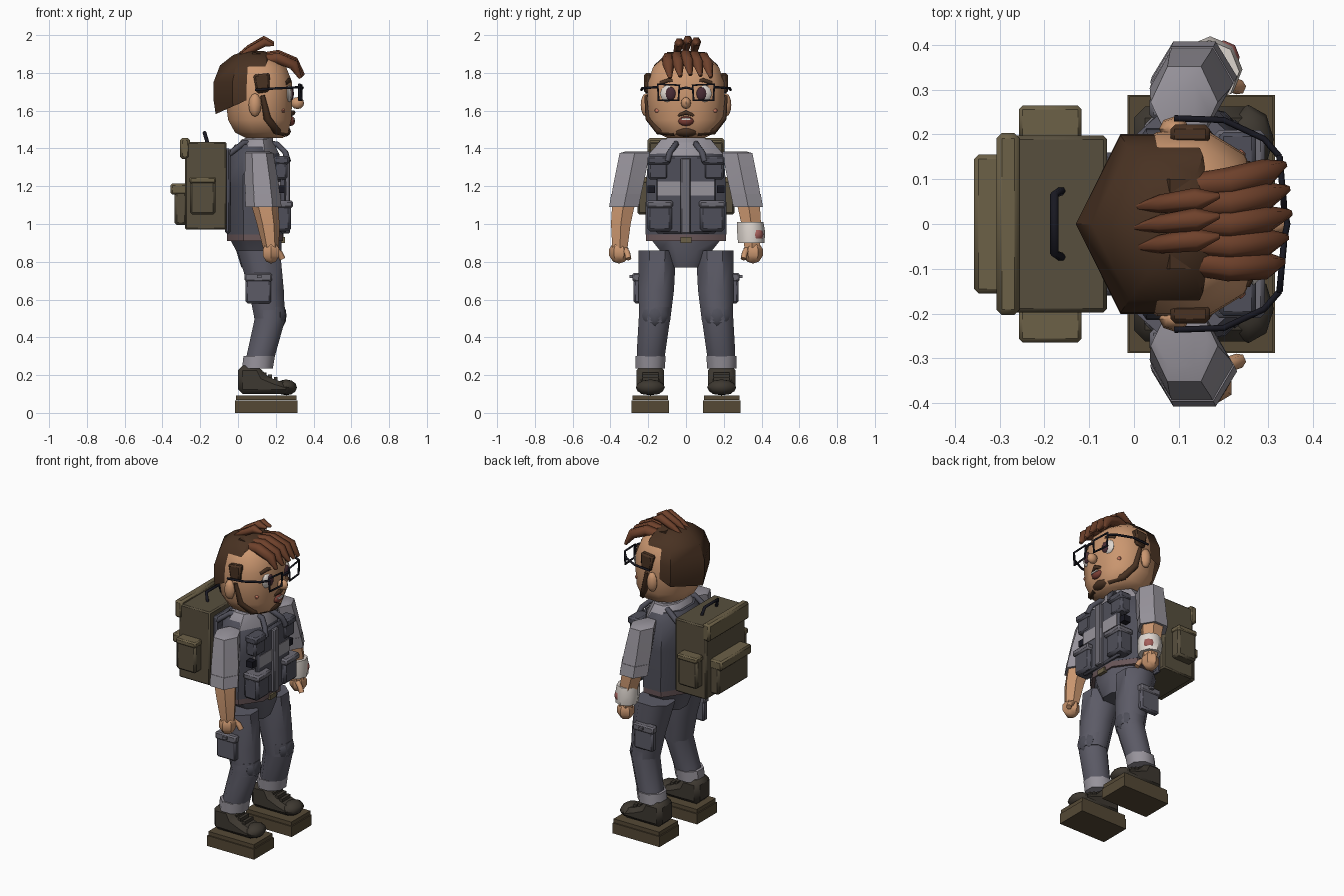
import bpy, bmesh
from math import cos, sin, pi, radians, copysign
from mathutils import Vector

if "Cube" in bpy.data.objects:
    bpy.data.objects.remove(bpy.data.objects["Cube"])

# palette (hex as displayed)
PAL = dict(skin="C9956F", hair="4A3527", tuft="6E432F", vest="50505A", shirt="96929A", pants="5C5B66",
           boot="403B34", sole="554A38", pack="585040", packlight="6C6149", black="1E1E26", white="DDD5CE",
           red="A5605C", belt="6A585A", iris="4A3038", lip="7A4038", blush="C87A62", zip="6B6972")
MATS = {}


def mat(key):
    if key not in MATS:
        h = PAL[key]
        m = bpy.data.materials.new(key)
        m.diffuse_color = [(int(h[i:i + 2], 16) / 255) ** 2.2 for i in (0, 2, 4)] + [1]
        m.use_nodes = True
        m.node_tree.nodes["Principled BSDF"].inputs["Base Color"].default_value = m.diffuse_color
        MATS[key] = m
    return MATS[key]


def make(name, bm, color, bevel=0):
    bmesh.ops.recalc_face_normals(bm, faces=bm.faces)
    me = bpy.data.meshes.new(name)
    bm.to_mesh(me)
    bm.free()
    ob = bpy.data.objects.new(name, me)
    bpy.context.collection.objects.link(ob)
    me.materials.append(mat(color))
    if bevel:
        b = ob.modifiers.new("bevel", "BEVEL")
        b.width, b.segments = bevel, 1
    return ob


def box(name, x, y, z, color, bevel=0.0):
    bm = bmesh.new()
    bmesh.ops.create_cube(bm, size=1)
    for v in bm.verts:
        v.co = [(r[0] + r[1]) / 2 + c * (r[1] - r[0]) for r, c in zip((x, y, z), v.co)]
    return make(name, bm, color, bevel)


def loft(name, rings, color, n=8, turn=0.0, cuts=(), power=1.0):
    """Rings are (cx, cy, z, rx, ry); cuts are (point, normal) with the normal side removed."""
    bm = bmesh.new()
    sq = lambda c: copysign(abs(c) ** power, c)
    loops = [[bm.verts.new((cx + rx * sq(cos(turn + 2 * pi * i / n)), cy + ry * sq(sin(turn + 2 * pi * i / n)), z))
              for i in range(n)] for cx, cy, z, rx, ry in rings]
    for a, b in zip(loops, loops[1:]):
        for i in range(n):
            bm.faces.new((a[i], a[(i + 1) % n], b[(i + 1) % n], b[i]))
    bm.faces.new(loops[0][::-1])
    bm.faces.new(loops[-1])
    for p, no in cuts:
        bmesh.ops.bisect_plane(bm, geom=bm.verts[:] + bm.edges[:] + bm.faces[:], plane_co=p,
                               plane_no=no, clear_outer=True)
    return make(name, bm, color)


def ball(name, c, r, color, u=8, v=6):
    bm = bmesh.new()
    bmesh.ops.create_uvsphere(bm, u_segments=u, v_segments=v, radius=1)
    for p in bm.verts:
        p.co = Vector(c) + Vector((p.co.x * r[0], p.co.y * r[1], p.co.z * r[2]))
    return make(name, bm, color)


def prism(name, pts, y0, y1, color, bevel=0):
    bm = bmesh.new()
    f = bm.faces.new([bm.verts.new((x, y0, z)) for x, z in pts])
    ext = bmesh.ops.extrude_face_region(bm, geom=[f])["geom"]
    bmesh.ops.translate(bm, vec=(0, y1 - y0, 0), verts=[g for g in ext if isinstance(g, bmesh.types.BMVert)])
    return make(name, bm, color, bevel)


def tube(name, pts, r, color, cyclic=False, radii=None):
    cu = bpy.data.curves.new(name, "CURVE")
    cu.dimensions, cu.bevel_depth, cu.bevel_resolution, cu.use_fill_caps = "3D", r, 1, True
    sp = cu.splines.new("POLY")
    sp.points.add(len(pts) - 1)
    for i, p in enumerate(pts):
        sp.points[i].co = (*p, 1)
        sp.points[i].radius = radii[i] if radii else 1
    sp.use_cyclic_u = cyclic
    cu.materials.append(mat(color))
    ob = bpy.data.objects.new(name, cu)
    bpy.context.collection.objects.link(ob)
    return ob


def sy(s, a, b):
    return tuple(sorted((s * a, s * b)))


for s in (-1, 1):
    side = "left" if s > 0 else "right"
    # boots
    box(side + "_sole", (-.015, .315), sy(s, .09, .288), (0, .066), "sole")
    box(side + "_sole_welt", (-.01, .31), sy(s, .094, .284), (.068, .092), "sole")
    prism(side + "_boot", [(0, .1), (.28, .1), (.28, .15), (.2, .175), (.14, .2), (.115, .25), (.0, .25)],
          s * .117, s * .262, "boot", .025)
    ball(side + "_toe_cap", (.255, s * .189, .135), (.057, .077, .042), "boot")
    for k in range(3):
        box(side + "_boot_lace", (.13 + k * .03, .15 + k * .03), sy(s, .145, .23),
            (.195 - k * .012, .215 - k * .012), "boot")
    # legs
    loft(side + "_shin", [(.105, s * .19, .24, .08, .075), (.125, s * .185, .32, .082, .082),
                          (.17, s * .167, .5, .088, .09), (.165, s * .163, .56, .09, .093)], "pants", 8, pi / 8)
    loft(side + "_trouser_cuff", [(.103, s * .19, .235, .088, .084), (.112, s * .188, .3, .09, .087)],
         "shirt", 8, pi / 8)
    loft(side + "_thigh", [(.17, s * .166, .48, .086, .088), (.15, s * .158, .65, .1, .102),
                           (.11, s * .152, .86, .122, .108)], "pants", 8, pi / 8)
    ball(side + "_knee_pad", (.225, s * .165, .515), (.032, .068, .062), "vest")
    box(side + "_thigh_pocket", (.04, .175), sy(s, .235, .278), (.58, .72), "pants", .01)
    box(side + "_thigh_pocket_flap", (.035, .18), sy(s, .235, .284), (.695, .74), "zip", .008)
    box(side + "_thigh_pocket_toggle", (.1, .125), sy(s, .27, .3), (.715, .73), "zip")
    # arms
    loft(side + "_sleeve", [(.135, s * .327, 1.10, .092, .088), (.125, s * .303, 1.22, .09, .092),
                            (.112, s * .272, 1.375, .075, .092), (.105, s * .255, 1.385, .06, .07)], "shirt", 6)
    loft(side + "_sleeve_cuff", [(.135, s * .329, 1.09, .095, .09), (.13, s * .316, 1.16, .094, .092)],
         "shirt", 6)
    loft(side + "_forearm", [(.175, s * .35, .87, .042, .046), (.16, s * .345, 1.0, .06, .06),
                             (.14, s * .33, 1.11, .072, .07)], "skin", 6)
    ball(side + "_fist", (.175, s * .355, .85), (.052, .054, .06), "skin", 6, 5)
    tube(side + "_thumb", [(.18, s * .33, .875), (.22, s * .31, .845), (.235, s * .305, .815)], .017, "skin")
    # vest pockets, buckles and shoulder straps
    box(side + "_chest_pocket", (.19, .262), sy(s, .095, .2), (1.235, 1.33), "vest", .012)
    box(side + "_chest_pocket_flap", (.19, .272), sy(s, .085, .205), (1.315, 1.36), "vest", .01)
    box(side + "_belly_pocket", (.18, .28), sy(s, .075, .205), (.96, 1.10), "vest", .015)
    box(side + "_belly_pocket_flap", (.18, .292), sy(s, .07, .21), (1.085, 1.125), "zip", .01)
    box(side + "_strap_buckle", (.2, .245), sy(s, .165, .205), (1.165, 1.205), "black")
    tube(side + "_pack_strap", [(-.06, s * .14, 1.36), (.03, s * .13, 1.43), (.15, s * .05, 1.43),
                                (.21, s * .055, 1.42), (.25, s * .085, 1.38), (.265, s * .10, 1.33)], .017, "vest")
    # ears, sideburns and beard edge
    ball(side + "_ear", (.09, s * .212, 1.63), (.034, .028, .062), "skin", 8, 6)
    prism(side + "_sideburn", [(.08, 1.79), (.17, 1.8), (.165, 1.7), (.1, 1.69)], s * .18, s * .222, "hair", .01)
    tube(side + "_jaw_beard", [(.13, s * .21, 1.68), (.155, s * .197, 1.56), (.2, s * .145, 1.495),
                               (.24, s * .06, 1.485)], .02, "hair", radii=[.6, 1, 1.1, 1])
    # eyes, brows and cheeks
    ball(side + "_eye", (.266, s * .085, 1.69), (.022, .052, .048), "white")
    ball(side + "_iris", (.284, s * .08, 1.69), (.012, .028, .036), "iris")
    tube(side + "_eyebrow", [(.275, s * .04, 1.742), (.27, s * .09, 1.762), (.248, s * .135, 1.745)], .012, "hair")
    ball(side + "_cheek", (.238, s * .148, 1.6), (.012, .02, .013), "blush", 6, 4)
    # glasses
    tube(side + "_lens_frame", [(.335, s * .035, 1.735), (.325, s * .15, 1.74), (.325, s * .145, 1.655),
                                (.335, s * .04, 1.655)], .007, "black", True)
    tube(side + "_glasses_arm", [(.325, s * .15, 1.725), (.29, s * .19, 1.722), (.2, s * .232, 1.718),
                                 (.09, s * .236, 1.71)], .007, "black")
    # pack side pockets
    prism(side + "_pack_side_pocket", [(-.255, 1.05), (-.12, 1.05), (-.12, 1.23), (-.255, 1.23)],
          s * .19, s * .258, "pack", .012)
    box(side + "_pack_side_flap", (-.257, -.117), sy(s, .19, .264), (1.215, 1.25), "packlight", .008)

# hips, belt and torso
loft("pelvis", [(.11, 0, .77, .1, .1), (.11, 0, .86, .13, .15), (.09, 0, .93, .15, .21)], "pants", 8, pi / 8)
loft("belt", [(.09, 0, .91, .16, .228), (.09, 0, .95, .16, .23)], "belt", 8, pi / 8)
box("belt_buckle", (.22, .25), (-.03, .03), (.9, .93), "packlight")
loft("shirt", [(.09, 0, .93, .15, .21), (.09, 0, 1.2, .155, .215), (.09, 0, 1.37, .14, .21),
               (.1, 0, 1.45, .085, .14)], "shirt", 8, pi / 8)
loft("vest", [(.09, 0, .945, .16, .232), (.09, 0, 1.2, .165, .23), (.085, 0, 1.37, .145, .215),
              (.085, 0, 1.42, .11, .165)], "vest", 8, pi / 8)
for x, top in ((-.07, 1.4), (.225, 1.36)):
    box("vest_panel", (x, x + .03), (-.16, .16), (.95, top), "vest", .01)
box("chest_shirt_band", (.21, .258), (-.15, .15), (1.15, 1.225), "shirt")
box("zipper", (.22, .275), (-.028, .024), (.95, 1.35), "zip", .006)
loft("collar", [(.1, 0, 1.40, .1, .135), (.11, 0, 1.455, .08, .11)], "shirt", 8, pi / 8)
loft("neck", [(.11, 0, 1.40, .065, .075), (.11, 0, 1.5, .065, .075)], "skin")

# bandage on the left arm
loft("bandage", [(.172, .345, .9, .066, .07), (.17, .345, .955, .072, .074), (.168, .34, 1.01, .067, .07)],
     "white", 8)
ball("bandage_stain", (.2, .372, .945), (.036, .038, .04), "red")

# head with a six-sided hair shell
HEAD = [(.14, 1.455, .1, .1), (.125, 1.485, .145, .165), (.115, 1.55, .172, .2), (.11, 1.66, .182, .212),
        (.11, 1.75, .182, .207), (.105, 1.83, .155, .18), (.1, 1.885, .1, .12)]
loft("head", [(c, 0, z, rx, ry) for c, z, rx, ry in HEAD], "skin", 12, pi / 12, power=.85)
loft("hair", [(.085, 0, 1.49, .16, .18), (.075, 0, 1.56, .19, .218), (.07, 0, 1.66, .2, .232),
              (.07, 0, 1.75, .2, .228), (.075, 0, 1.84, .17, .195), (.085, 0, 1.895, .11, .13),
              (.09, 0, 1.915, .05, .06)], "hair", 6, 0,
     [((.075, 0, 1.68), (1, 0, -.45)), ((-.1, 0, 1.59), (.45, 0, -1))])
# hair tufts and swept fringe
for y, dz in ((-.045, -.012), (0, 0), (.045, -.008)):
    tube("top_tuft", [(-.01, y - .01, 1.89 + dz), (.06, y, 1.93 + dz), (.14, y + .01, 1.973 + dz),
                      (.19, y + .018, 1.96 + dz)], .026, "tuft", radii=[.1, .8, 1, .25])
for i in range(5):
    y = -.095 + i * .047
    d = abs(i - 2.2) * .008
    tube("fringe_lock", [(.12, y * .9, 1.885 - d), (.21, y, 1.895 - d), (.295, y * 1.1 + .012, 1.86 - d),
                         (.348 - d, y * 1.15 + .025, 1.79 - d)], .033, "tuft", radii=[.8, 1, .95, .3])
prism("hair_crown", [(.05, 1.86), (.2, 1.83), (.19, 1.885), (.08, 1.91)], -.1, .1, "hair")

# nose, mouth, moustache, chin beard and glasses bridge
ball("nose", (.315, 0, 1.64), (.035, .026, .032), "skin", 8, 6)
tube("glasses_bridge", [(.335, -.035, 1.715), (.342, 0, 1.722), (.335, .035, 1.715)], .007, "black")
ball("mouth", (.28, 0, 1.545), (.022, .042, .026), "lip")
box("teeth", (.285, .302), (-.025, .025), (1.55, 1.56), "white")
tube("moustache", [(.272, -.055, 1.57), (.292, 0, 1.59), (.272, .055, 1.57)], .013, "hair", radii=[.5, 1, .5])
ball("chin_beard", (.24, 0, 1.49), (.04, .075, .03), "hair")

# backpack
box("pack_body", (-.28, -.06), (-.197, .197), (.97, 1.435), "pack", .008)
box("pack_top_roll", (-.307, -.255), (-.203, .203), (1.345, 1.455), "packlight", .012)
box("pack_rear_pocket", (-.336, -.27), (-.152, .152), (.995, 1.2), "pack", .012)
box("pack_rear_flap", (-.357, -.27), (-.155, .155), (1.155, 1.215), "packlight", .01)
tube("pack_handle", [(-.16, -.075, 1.425), (-.178, -.065, 1.485), (-.178, .065, 1.485), (-.16, .075, 1.425)],
     .01, "black")

# soft shading on the meshes, sharp edges kept
meshes = [o for o in bpy.context.scene.objects if o.type == "MESH"]
for o in meshes:
    o.select_set(True)
bpy.context.view_layer.objects.active = meshes[0]
bpy.ops.object.shade_smooth_by_angle(angle=radians(46))
